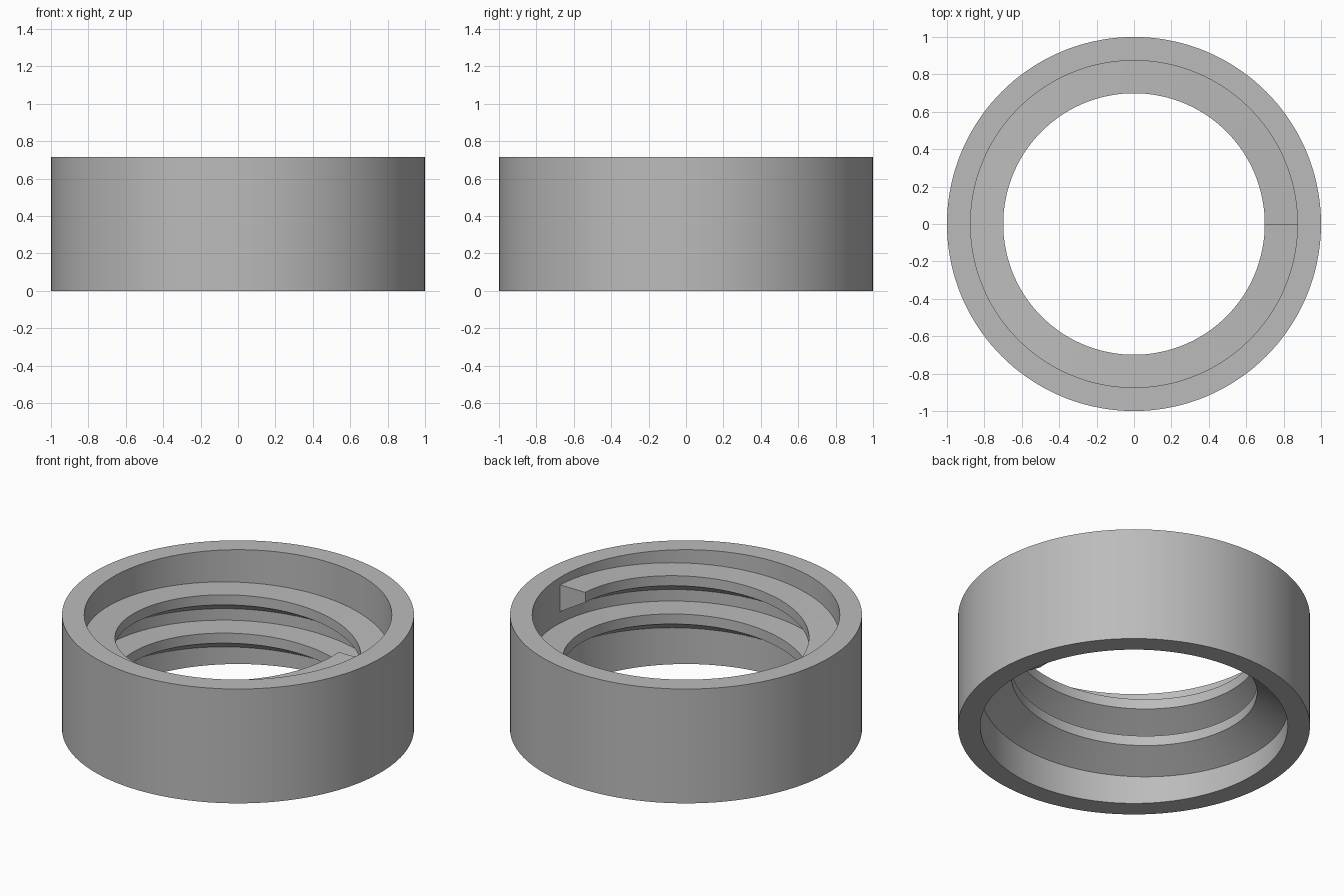
import bpy
import bmesh
from math import cos, sin, tau, radians

SEGMENTS = 144        # steps per full turn
HEIGHT = 0.717
OUTER, BORE, CREST = 1.0, 0.874, 0.699
PITCH = 0.24
TURNS = 2
THREAD_START = 0.19   # height of the thread's flat upper side at its lower end

if "Cube" in bpy.data.objects:
    bpy.data.objects.remove(bpy.data.objects["Cube"], do_unlink=True)

grey = bpy.data.materials.new("plain grey")
grey.use_nodes = True
color = (0.5, 0.5, 0.5, 1)
grey.diffuse_color = color
grey.node_tree.nodes["Principled BSDF"].inputs["Base Color"].default_value = color


def sweep(name, profile, turns, pitch):
    """Sweep a closed (radius, height) profile around z, rising by pitch per turn."""
    bm = bmesh.new()
    closed = pitch == 0
    steps = SEGMENTS * turns
    rows = []
    for i in range(steps if closed else steps + 1):
        a = tau * i / SEGMENTS
        rise = pitch * i / SEGMENTS
        rows.append([bm.verts.new((r * cos(a), r * sin(a), z + rise)) for r, z in profile])
    n = len(profile)
    for i in range(steps):
        here, ahead = rows[i], rows[(i + 1) % len(rows)]
        for j in range(n):
            k = (j + 1) % n
            bm.faces.new((here[j], ahead[j], ahead[k], here[k]))
    if not closed:
        bm.faces.new(rows[0])
        bm.faces.new(rows[-1])
    bmesh.ops.recalc_face_normals(bm, faces=bm.faces)
    mesh = bpy.data.meshes.new(name)
    bm.to_mesh(mesh)
    bm.free()
    mesh.materials.append(grey)
    obj = bpy.data.objects.new(name, mesh)
    bpy.context.collection.objects.link(obj)
    bpy.ops.object.select_all(action="DESELECT")
    obj.select_set(True)
    bpy.context.view_layer.objects.active = obj
    bpy.ops.object.shade_smooth_by_angle(angle=radians(25))
    return obj


# Plain cylindrical collar
sweep("collar_wall", [(BORE, 0), (OUTER, 0), (OUTER, HEIGHT), (BORE, HEIGHT)], 1, 0)

# Buttress thread: flat upper side, narrow crest, sloping underside; rooted in the wall
root = BORE + 0.004
top = THREAD_START
sweep("inner_thread",
      [(root, top), (CREST, top), (CREST, top - 0.063), (root, top - 0.17)],
      TURNS, PITCH)
